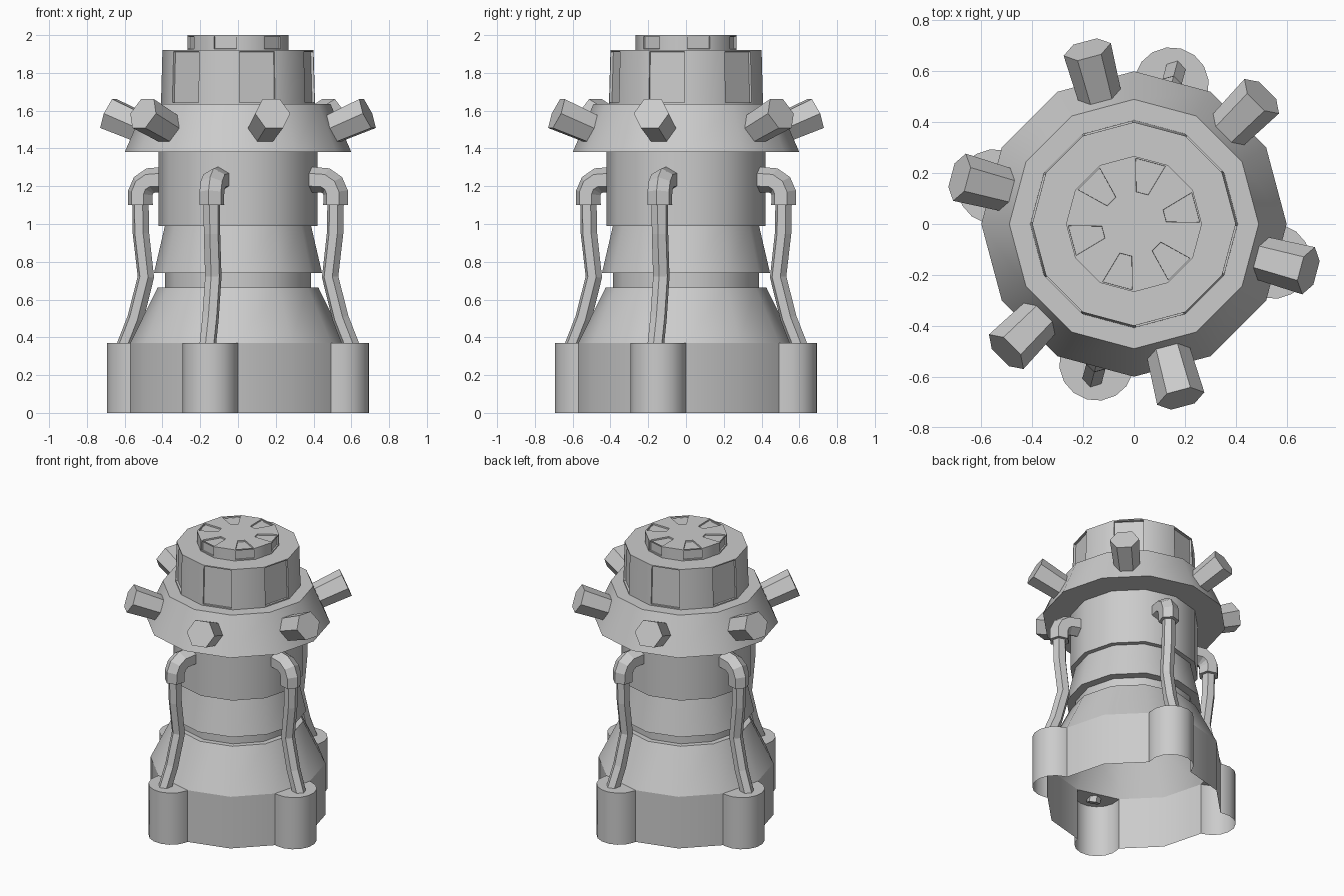
import bpy, bmesh, math
from mathutils import Vector

if "Cube" in bpy.data.objects:
    bpy.data.objects.remove(bpy.data.objects["Cube"])

SIDES = 12


def polar(r, deg, z):
    a = math.radians(deg)
    return Vector((r * math.cos(a), r * math.sin(a), z))


def finish(bm, name, smooth=None):
    bm.normal_update()
    me = bpy.data.meshes.new(name)
    bm.to_mesh(me)
    bm.free()
    ob = bpy.data.objects.new(name, me)
    bpy.context.collection.objects.link(ob)
    if smooth:
        bpy.ops.object.select_all(action='DESELECT')
        ob.select_set(True)
        bpy.context.view_layer.objects.active = ob
        bpy.ops.object.shade_smooth_by_angle(angle=math.radians(smooth))
    return ob


def lathe(name, profile, cap=False, panels=(), parity=0, depth=0.012, smooth=35):
    """Revolve an (r, z) profile; recess every second face of the listed bands."""
    bm = bmesh.new()
    rings = [[bm.verts.new(polar(r, 360 * k / SIDES, z)) for k in range(SIDES)]
             for r, z in profile]
    recess = []
    for j in range(len(rings) - 1):
        for k in range(SIDES):
            n = (k + 1) % SIDES
            f = bm.faces.new((rings[j][k], rings[j][n], rings[j + 1][n], rings[j + 1][k]))
            if j in panels and k % 2 == parity:
                recess.append(f)
    if cap:
        bm.faces.new(rings[-1])
    bm.normal_update()
    if recess:
        res = bmesh.ops.inset_individual(bm, faces=recess, thickness=0.011, depth=0)
        # second, tiny inset gives the recess steep walls
        bmesh.ops.inset_individual(bm, faces=recess, thickness=0.001, depth=-depth)
    return finish(bm, name, smooth)


def sweep(name, path, radii, angle, sides=6, spin=0.0):
    """Sweep a polygon along an (r, z) path standing in the radial plane at angle."""
    bm = bmesh.new()
    pts = [polar(r, angle, z) for r, z in path]
    side = polar(1, angle + 90, 0)
    rings = []
    for i, p in enumerate(pts):
        t0 = (p - pts[i - 1]).normalized() if i else Vector()
        t1 = (pts[i + 1] - p).normalized() if i + 1 < len(pts) else Vector()
        nrm = side.cross((t0 + t1).normalized())
        ring = []
        for k in range(sides):
            a = math.radians(spin) + 2 * math.pi * k / sides
            ring.append(bm.verts.new(p + radii[i] * (math.cos(a) * nrm + math.sin(a) * side)))
        rings.append(ring)
    for a, b in zip(rings, rings[1:]):
        for k in range(sides):
            n = (k + 1) % sides
            bm.faces.new((a[k], a[n], b[n], b[k]))
    bm.faces.new(rings[0])
    bm.faces.new(rings[-1])
    bmesh.ops.recalc_face_normals(bm, faces=bm.faces)
    return finish(bm, name)


# Base skirt: open underneath, with a round lobe on every third side
R, H, LOBE_C, LOBE_R = 0.57, 0.37, 0.566, 0.148
bm = bmesh.new()
outline, lobes = [], []
for k in range(SIDES):
    start = len(outline)
    outline.append(polar(R, 30 * k, 0))
    if k % 3 == 2:
        mid = 30 * k + 15
        for i in range(9):
            outline.append(polar(LOBE_C, mid, 0) + polar(LOBE_R, mid - 90 + 22.5 * i, 0))
        lobes.append((start, start + 10))
low = [bm.verts.new(p) for p in outline]
top = [bm.verts.new(p + Vector((0, 0, H))) for p in outline]
N = len(outline)
for i in range(N):
    n = (i + 1) % N
    bm.faces.new((low[i], low[n], top[n], top[i]))
for a, b in lobes:
    bm.faces.new([top[i % N] for i in range(a, b + 1)])
finish(bm, "base_skirt", 35)

# Tapered column with groove and overhanging collar
lathe("column", [(0.57, 0.37), (0.425, 0.665), (0.387, 0.665), (0.387, 0.74),
                 (0.445, 0.74), (0.387, 0.99), (0.42, 0.99), (0.42, 1.38)])
lathe("collar", [(0.42, 1.38), (0.60, 1.38), (0.49, 1.635), (0.408, 1.635)])

# Head drum and lid with recessed panels
lathe("head_drum", [(0.408, 1.635), (0.40, 1.92), (0.267, 1.92)],
      panels=(0,), parity=1, depth=0.014)
lathe("lid", [(0.267, 1.92), (0.267, 2.0), (0.12, 2.0)],
      cap=True, panels=(0, 1), parity=0, depth=0.01)

# Six hexagonal nozzles, square to the collar slope
tilt = math.radians(23)
tip = (0.71, 1.585)
root = (tip[0] - 0.24 * math.cos(tilt), tip[1] - 0.24 * math.sin(tilt))
for i in range(6):
    sweep(f"nozzle_{i + 1}", [root, tip], [0.085, 0.096], -15 + 60 * i, spin=30)

# Four side pipes with thicker elbows into the column
for i in range(4):
    ang = -15 + 90 * i
    sweep(f"pipe_{i + 1}", [(0.625, 0.345), (0.562, 0.5), (0.505, 0.72), (0.532, 0.95),
                            (0.535, 1.12)], [0.045] * 5, ang)
    sweep(f"pipe_elbow_{i + 1}", [(0.535, 1.1), (0.535, 1.165), (0.518, 1.205),
                                  (0.48, 1.23), (0.395, 1.235)], [0.068] * 5, ang)
